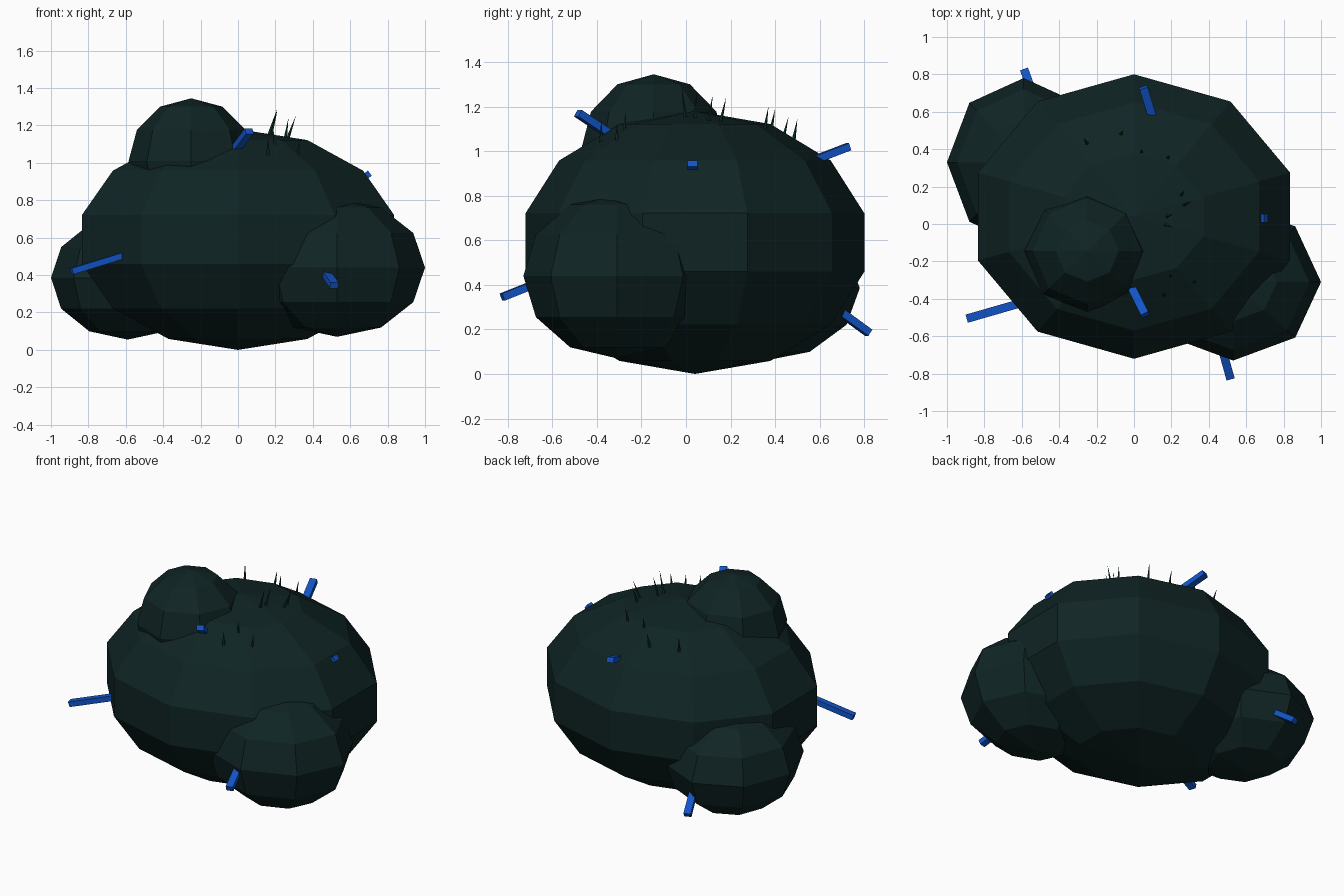
import bpy
import bmesh
import math
from mathutils import Vector, Matrix

cube = bpy.data.objects.get("Cube")
if cube:
    bpy.data.objects.remove(cube, do_unlink=True)


def material(name, rgb):
    mat = bpy.data.materials.new(name)
    mat.use_nodes = True
    mat.diffuse_color = (*rgb, 1)
    bsdf = next(n for n in mat.node_tree.nodes if n.type == 'BSDF_PRINCIPLED')
    bsdf.inputs["Base Color"].default_value = (*rgb, 1)
    return mat


MOUND = material("dark mound green", (0.005, 0.0175, 0.0175))
BLUE = material("stick blue", (0.006, 0.09, 0.58))
BLADE = material("blade teal", (0.005, 0.03, 0.03))


def finish(name, bm, mat):
    mesh = bpy.data.meshes.new(name)
    bm.to_mesh(mesh)
    bm.free()
    mesh.materials.append(mat)
    obj = bpy.data.objects.new(name, mesh)
    bpy.context.collection.objects.link(obj)
    return obj


def lump(name, centre, radii, segments, rings):
    """Faceted ellipsoid with a vertex line facing front and back."""
    bm = bmesh.new()
    bmesh.ops.create_uvsphere(bm, u_segments=segments, v_segments=rings, radius=1)
    equator = max(bm.verts, key=lambda v: v.co.xy.length)
    turn = math.pi / 2 - math.atan2(equator.co.y, equator.co.x)
    bm.transform(Matrix.LocRotScale(Vector(centre), None, Vector(radii))
                 @ Matrix.Rotation(turn, 4, 'Z'))
    finish(name, bm, MOUND)


def stick(name, tip, root, extra):
    """Flat bar from its tip through the visible root and a little inside."""
    tip, root = Vector(tip), Vector(root)
    along = (tip - root).normalized()
    root = root - along * extra
    bm = bmesh.new()
    bmesh.ops.create_cube(bm, size=1)
    bm.transform(Matrix.LocRotScale((tip + root) / 2, along.to_track_quat('Y', 'Z'),
                                    Vector((0.045, (tip - root).length, 0.034))))
    finish(name, bm, BLUE)


# Main mound and the three smaller lumps
CENTRE, RADII = Vector((0, 0.04, 0.59)), Vector((0.9, 0.78, 0.59))
lump("mound_body", CENTRE, RADII, 10, 7)
lump("top_lump", (-0.25, -0.145, 1.01), (0.335, 0.325, 0.335), 8, 6)
lump("front_left_lump", (0.53, -0.31, 0.44), (0.47, 0.42, 0.37), 8, 6)
lump("back_right_lump", (-0.59, 0.33, 0.385), (0.41, 0.45, 0.33), 8, 6)

# Blue sticks poking out
stick("front_right_stick", (-0.89, -0.505, 0.42), (-0.63, -0.43, 0.5), 0.08)
stick("front_left_stick", (0.515, -0.825, 0.345), (0.48, -0.7, 0.395), 0.15)
stick("top_front_stick", (0.06, -0.485, 1.17), (0, -0.365, 1.09), 0.1)
stick("top_back_stick", (0.05, 0.73, 1.02), (0.09, 0.6, 0.97), 0.15)
stick("left_stick", (0.705, 0.03, 0.945), (0.66, 0.03, 0.91), 0.1)
stick("back_right_stick", (-0.585, 0.82, 0.185), (-0.545, 0.71, 0.265), 0.15)

# Thin blades on the crown: root x, root y, lean x, lean y, height
BLADES = [
    (0.16, 0.0, 0.05, -0.02, 0.13), (0.17, 0.04, 0.04, 0.01, 0.12),
    (0.26, 0.1, 0.05, 0.02, 0.11), (0.25, 0.15, 0.02, 0.03, 0.1),
    (-0.25, 0.43, -0.02, 0.03, 0.09), (-0.07, 0.48, 0.01, 0.02, 0.08),
    (0.04, 0.38, 0.0, 0.02, 0.08), (0.18, 0.35, 0.01, 0.02, 0.09),
    (0.32, -0.31, 0.01, 0.0, 0.06), (0.2, -0.28, -0.01, 0.01, 0.07),
    (0.16, -0.38, 0.0, 0.0, 0.07),
]
bm = bmesh.new()
for x, y, lean_x, lean_y, height in BLADES:
    flat = ((x - CENTRE.x) / RADII.x) ** 2 + ((y - CENTRE.y) / RADII.y) ** 2
    z = CENTRE.z + RADII.z * math.sqrt(1 - flat) - 0.04
    along = Vector((lean_x, lean_y, height + 0.03))
    place = Matrix.LocRotScale(Vector((x, y, z)) + along / 2,
                               along.to_track_quat('Z', 'Y'), None)
    bmesh.ops.create_cone(bm, cap_ends=True, segments=5, radius1=0.011, radius2=0,
                          depth=along.length, matrix=place)
finish("grass_blades", bm, BLADE)
